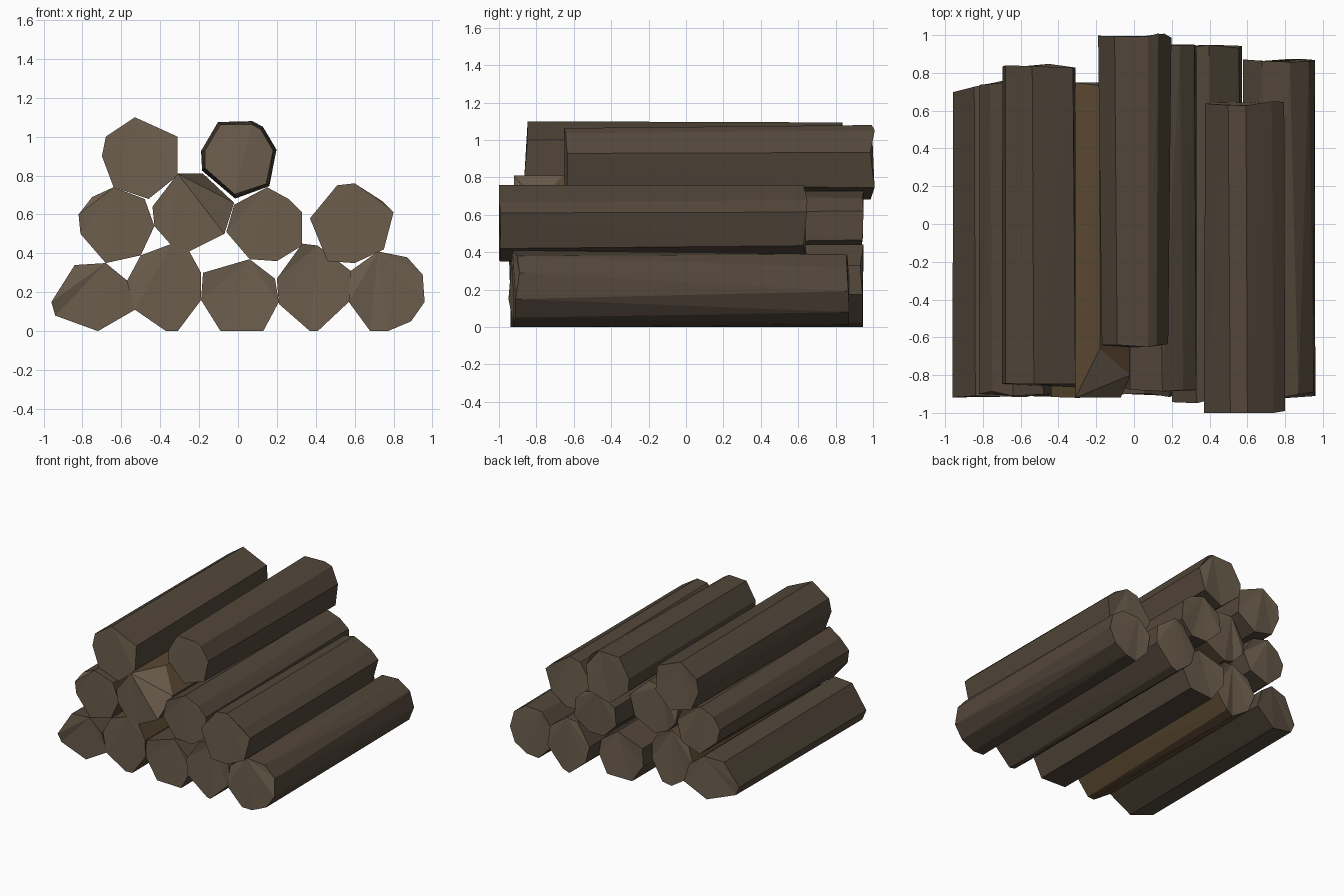
import bpy, bmesh, random

random.seed(4)


def material(name, color):
    m = bpy.data.materials.new(name)
    m.diffuse_color = (*color, 1)
    return m


bark = material("bark", (0.085, 0.062, 0.042))
warm_bark = material("warm_bark", (0.10, 0.064, 0.030))
cut_wood = material("cut_wood", (0.15, 0.112, 0.074))


def log(name, profile, front, back, slope=(0, 0), twist=0.15,
        front_scale=1.0, side=bark):
    """Loft an (x, z[, front inset]) profile along y into a faceted log.
    slope tilts the front/back cuts across x, twist slides the back profile
    along its own outline; the first point is the apex of both cut faces."""
    n = len(profile)
    cx = sum(p[0] for p in profile) / n
    cz = sum(p[1] for p in profile) / n
    bm = bmesh.new()
    f_ring, b_ring = [], []
    for i, p in enumerate(profile):
        q = profile[(i + 1) % n]
        x = cx + (p[0] - cx) * front_scale
        z = cz + (p[1] - cz) * front_scale
        inset = p[2] if len(p) > 2 else random.uniform(0, 0.025)
        y = front + slope[0] * (x - cx) + inset
        f_ring.append(bm.verts.new((x, y, z)))
        x = p[0] + (q[0] - p[0]) * twist
        z = p[1] + (q[1] - p[1]) * twist
        y = back + slope[1] * (x - cx) - random.uniform(0, 0.025)
        b_ring.append(bm.verts.new((x, y, z)))
    # bark sides, split along one diagonal
    for i in range(n):
        j = (i + 1) % n
        bm.faces.new((f_ring[i], f_ring[j], b_ring[i]))
        bm.faces.new((f_ring[j], b_ring[j], b_ring[i]))
    # sawn ends as fans from the apex
    for ring in (f_ring, b_ring):
        for i in range(1, n - 1):
            bm.faces.new((ring[0], ring[i], ring[i + 1])).material_index = 1
    bmesh.ops.recalc_face_normals(bm, faces=bm.faces)
    me = bpy.data.meshes.new(name)
    bm.to_mesh(me)
    bm.free()
    me.materials.append(side)
    me.materials.append(cut_wood)
    ob = bpy.data.objects.new(name, me)
    bpy.context.collection.objects.link(ob)


# bottom row, left to right
log("bottom_log_1", [(-0.68, 0.35), (-0.84, 0.34), (-0.96, 0.15), (-0.94, 0.08),
                     (-0.72, 0), (-0.53, 0.11), (-0.57, 0.26)],
    -0.92, 0.75, (0, 0.2), 0.05)
log("bottom_log_2", [(-0.34, 0.45), (-0.50, 0.39), (-0.57, 0.26), (-0.53, 0.11),
                     (-0.37, 0), (-0.31, 0), (-0.19, 0.16), (-0.19, 0.30),
                     (-0.25, 0.41)],
    -0.92, 0.72, side=warm_bark)
log("bottom_log_3", [(0.06, 0.37), (-0.18, 0.30), (-0.19, 0.16), (-0.09, 0),
                     (0.13, 0), (0.21, 0.15), (0.19, 0.27)],
    -0.92, 0.82, twist=0.05)
log("bottom_log_4", [(0.41, 0.44), (0.33, 0.45), (0.20, 0.27), (0.21, 0.14),
                     (0.37, 0), (0.41, 0), (0.57, 0.15), (0.58, 0.31)],
    -0.95, 0.95)
log("bottom_log_5", [(0.72, 0.41), (0.58, 0.31), (0.57, 0.15), (0.68, 0),
                     (0.77, 0), (0.89, 0.05), (0.96, 0.15), (0.95, 0.29),
                     (0.87, 0.38)],
    -0.93, 0.88, (0.1, 0.03), 0.3)

# middle row
log("middle_log_1", [(-0.64, 0.74), (-0.75, 0.69), (-0.82, 0.60), (-0.81, 0.50),
                     (-0.68, 0.35), (-0.50, 0.39), (-0.43, 0.54), (-0.48, 0.68)],
    -0.91, 0.76)
log("middle_log_2", [(-0.31, 0.81, 0), (-0.44, 0.64), (-0.43, 0.54), (-0.35, 0.45),
                     (-0.25, 0.41), (-0.07, 0.50), (-0.02, 0.66, 0.12),
                     (-0.18, 0.81, 0.26)],
    -0.92, 0.75, twist=0.02, side=warm_bark)
log("middle_log_3", [(0.15, 0.74), (-0.02, 0.65), (-0.06, 0.51), (0.06, 0.37),
                     (0.20, 0.36), (0.33, 0.44), (0.33, 0.61), (0.26, 0.68)],
    -0.89, 0.95)
log("middle_log_4", [(0.60, 0.76, 0), (0.51, 0.75, 0), (0.37, 0.58, 0),
                     (0.46, 0.36), (0.60, 0.35), (0.75, 0.42),
                     (0.80, 0.61, 0.01), (0.74, 0.67, 0)],
    -1.0, 0.65, twist=0.08)

# top row
log("top_log_1", [(-0.53, 1.10), (-0.68, 1.00), (-0.70, 0.90), (-0.64, 0.74),
                  (-0.46, 0.68), (-0.31, 0.80), (-0.31, 1.00)],
    -0.87, 0.85, twist=0.06)
log("top_log_2", [(0.08, 1.08), (-0.10, 1.08), (-0.19, 0.93), (-0.19, 0.83),
                  (-0.02, 0.68), (0.16, 0.74), (0.20, 0.93), (0.13, 1.05)],
    -0.66, 1.01, twist=0.03, front_scale=0.9)
